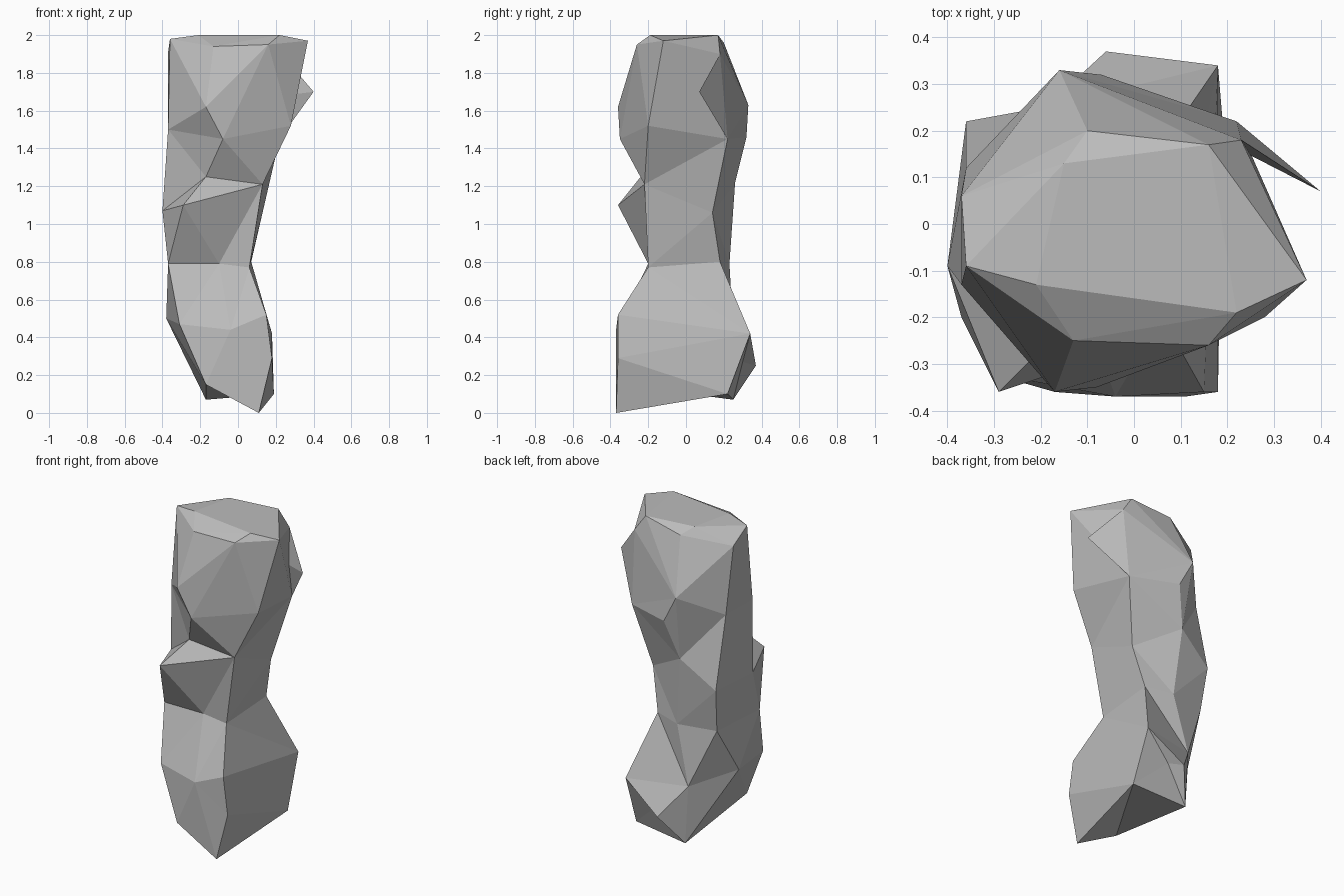
import bpy
import bmesh
from mathutils import Vector

default_cube = bpy.data.objects.get("Cube")
if default_cube:
    bpy.data.objects.remove(default_cube, do_unlink=True)

# One plain stone colour
stone = bpy.data.materials.new("stone_grey")
stone.use_nodes = True
stone_colour = (0.5, 0.5, 0.5, 1)
stone.diffuse_color = stone_colour
stone.node_tree.nodes["Principled BSDF"].inputs["Base Color"].default_value = stone_colour


def finish(name, bm):
    """Turn the bmesh into a flat-faced stone object."""
    bmesh.ops.recalc_face_normals(bm, faces=bm.faces)
    mesh = bpy.data.meshes.new(name)
    bm.to_mesh(mesh)
    bm.free()
    mesh.materials.append(stone)
    part = bpy.data.objects.new(name, mesh)
    bpy.context.collection.objects.link(part)


def bridge(bm, lower, upper):
    """Stitch two closed rings of different counts, shortest edge first."""
    i = j = 0
    n, m = len(lower), len(upper)
    while i < n or j < m:
        a, b = lower[i % n], upper[j % m]
        next_a, next_b = lower[(i + 1) % n], upper[(j + 1) % m]
        step_low = (next_a.co - b.co).length
        step_up = (next_b.co - a.co).length
        if j == m or (i < n and step_low <= step_up):
            bm.faces.new((a, next_a, b))
            i += 1
        else:
            bm.faces.new((a, next_b, b))
            j += 1


def fan(bm, ring):
    """Close a ring with triangles spreading from its first corner."""
    for a, b in zip(ring[1:], ring[2:]):
        bm.faces.new((ring[0], a, b))


def bypass(bm, ring, corner):
    """Cover one corner with a triangle and return the ring without it."""
    bm.faces.new(ring[corner - 1:corner + 2])
    return ring[:corner] + ring[corner + 1:]


def hull(name, points):
    """Build a faceted boulder around the given corners."""
    bm = bmesh.new()
    for p in points:
        bm.verts.new(p)
    bmesh.ops.convex_hull(bm, input=bm.verts)
    loose = [v for v in bm.verts if not v.link_faces]
    bmesh.ops.delete(bm, geom=loose, context="VERTS")
    finish(name, bm)


# Cross-sections of the pillar, each running anticlockwise from the right
base = [(.19, .22, .1), (0, .3, .27), (-.17, .25, .07),
        (-.17, -.36, .15), (.11, -.37, 0), (.18, -.36, .29)]
belly = [(.18, .34, .42), (-.06, .37, .25), (-.19, .25, .43), (-.38, .02, .5),
         (-.31, -.32, .47), (-.04, -.37, .44), (.15, -.36, .52)]
waist = [(.06, -.2, .77), (.07, .18, .8), (-.1, .23, .79),
         (-.34, .18, .79), (-.37, -.2, .79), (-.1, -.2, .79)]
chest = [(.13, .14, 1.06), (-.14, .26, 1.22), (-.36, .22, 1.06),
         (-.4, -.09, 1.07), (-.29, -.36, 1.1), (.13, -.22, 1.21)]
neck = [(.22, .22, 1.45), (-.07, .32, 1.46), (-.16, .33, 1.63), (-.36, .12, 1.5),
        (-.37, -.13, 1.5), (-.17, -.24, 1.25), (-.08, -.35, 1.45), (.28, -.2, 1.52)]

# Lower pillar: stitched rings with a faceted underside
bm = bmesh.new()
foot, hips, middle, ribs, top = [[bm.verts.new(p) for p in ring]
                                 for ring in (base, belly, waist, chest, neck)]
fan(bm, foot)
bridge(bm, foot, hips)
hips = bypass(bm, hips, 1)
bridge(bm, hips, middle)
bridge(bm, middle, ribs)
bridge(bm, ribs, top)
top = bypass(bm, top, 5)
top = bypass(bm, top, 1)
fan(bm, top)
neck_edge = [v.co.copy() for v in top]
finish("pillar_body", bm)

# Boulder-like head with a front bulge, a rim and a flat crown
front_bulge = [(-.17, -.36, 1.62)]
rim = [(.23, .18, 1.9), (-.1, .2, 1.96), (-.37, .06, 1.91), (-.36, -.09, 1.98),
       (-.13, -.25, 1.94), (.16, -.26, 1.95), (.37, -.12, 1.97)]
crown = [(.16, .17, 2), (-.15, .13, 2), (-.21, -.13, 2), (.22, -.19, 2)]
hull("pillar_head", neck_edge + front_bulge + rim + crown)

# Thin flake standing out from the right of the head
root = (Vector(neck[0]) + Vector(rim[0])) / 2 - Vector((.02, .03, 0))
hull("side_flake", [neck[0], rim[0], (.4, .07, 1.7), root])
